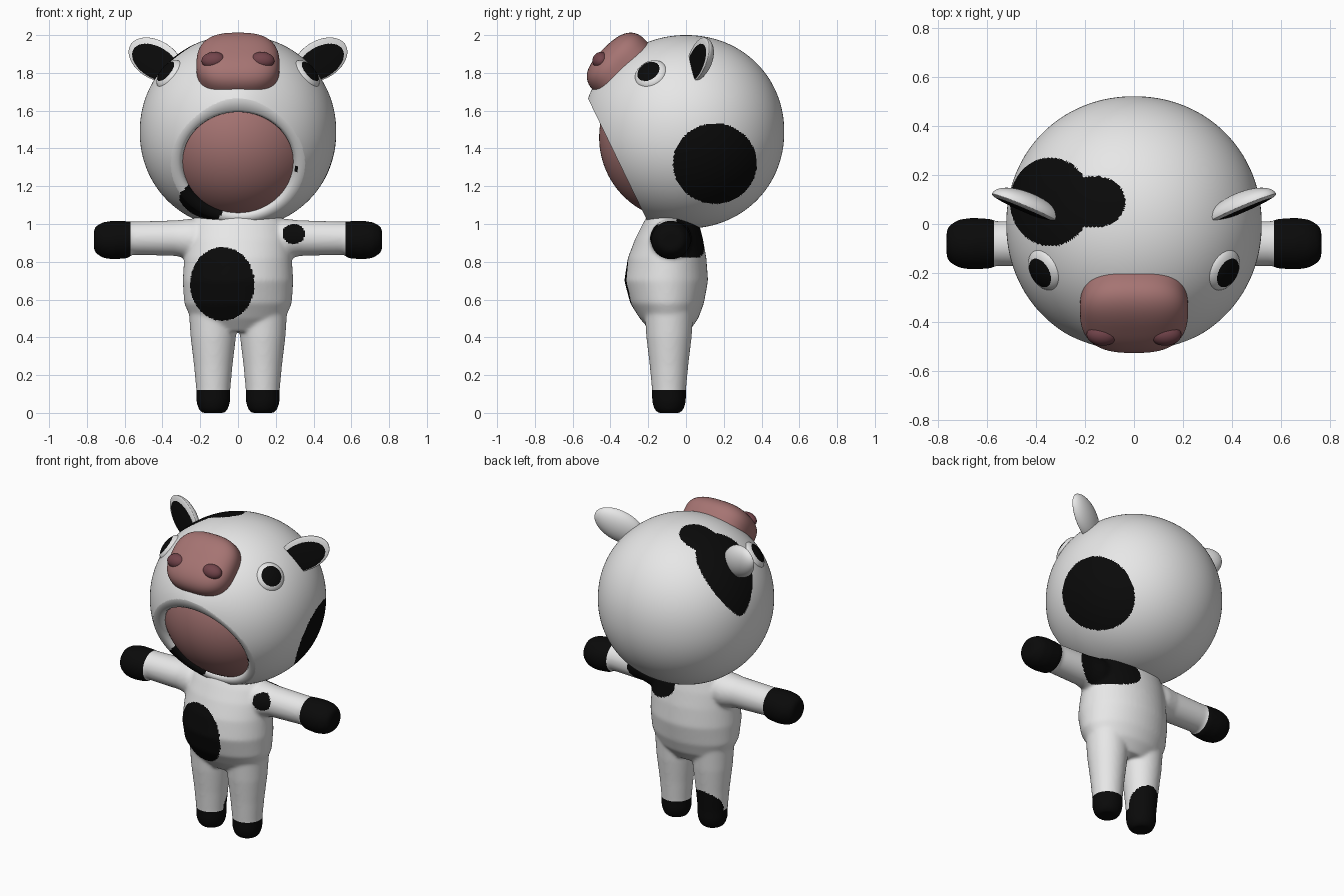
import bpy, bmesh, math
from mathutils import Vector, Matrix

if "Cube" in bpy.data.objects:
    bpy.data.objects.remove(bpy.data.objects["Cube"])


def material(name, rgb):
    m = bpy.data.materials.new(name)
    m.diffuse_color = (*rgb, 1)
    m.use_nodes = True
    m.node_tree.nodes["Principled BSDF"].inputs["Base Color"].default_value = m.diffuse_color
    return m


WHITE = material("soft white", (0.8, 0.8, 0.8))
BLACK = material("black", (0.003, 0.003, 0.003))
PINK = material("muzzle pink", (0.38, 0.175, 0.17))
DARK = material("nostril pink", (0.17, 0.058, 0.07))


def finish(name, bm, mats, is_second=None):
    """Turn a bmesh into a smooth object; faces passing the rule get the second colour."""
    bmesh.ops.recalc_face_normals(bm, faces=bm.faces)
    for f in bm.faces:
        f.smooth = True
        if is_second and is_second(f.calc_center_median()):
            f.material_index = 1
    me = bpy.data.meshes.new(name)
    bm.to_mesh(me)
    bm.free()
    for m in mats:
        me.materials.append(m)
    ob = bpy.data.objects.new(name, me)
    bpy.context.collection.objects.link(ob)
    return ob


def blob(radii, power=2, detail=5):
    """Ellipsoid, or boxier superellipsoid for power above 2."""
    bm = bmesh.new()
    bmesh.ops.create_icosphere(bm, subdivisions=detail, radius=1)
    for v in bm.verts:
        k = sum(abs(c) ** power for c in v.co) ** (-1 / power)
        v.co = Vector(c * k * r for c, r in zip(v.co, radii))
    return bm


def frame(x_axis, z_axis, origin):
    z = Vector(z_axis).normalized()
    x = Vector(x_axis)
    x = (x - z * x.dot(z)).normalized()
    m = Matrix((x, z.cross(x), z)).transposed().to_4x4()
    m.translation = origin
    return m


def loft(bm, rings, n=48):
    """Closed tube through rings of (centre, axis u, axis v)."""
    loops = []
    for c, u, w in rings:
        loops.append([bm.verts.new(Vector(c) + Vector(u) * math.cos(2 * math.pi * i / n)
                                   + Vector(w) * math.sin(2 * math.pi * i / n)) for i in range(n)])
    for a, b in zip(loops, loops[1:]):
        for i in range(n):
            bm.faces.new((a[i], a[(i + 1) % n], b[(i + 1) % n], b[i]))
    bm.faces.new(loops[0])
    bm.faces.new(loops[-1])


def oval(a, b, ca, cb, ra, rb):
    return ((a - ca) / ra) ** 2 + ((b - cb) / rb) ** 2 < 1


def near(p, c, r):
    return (p - Vector(c)).length < r


# Body: torso, legs and arms lofted, then fused and softened
bm = bmesh.new()
torso = [(.43, -.085, .17, .10), (.5, -.09, .25, .155), (.58, -.1, .285, .195), (.7, -.105, .293, .222),
         (.82, -.1, .285, .208), (.92, -.09, .275, .18), (1.0, -.08, .25, .15), (1.07, -.07, .2, .12)]
loft(bm, [((0, y, z), (rx, 0, 0), (0, ry, 0)) for z, y, rx, ry in torso])
leg = [(0, .06), (.02, .078), (.06, .09), (.12, .09), (.25, .102), (.4, .12), (.55, .13)]
arm = [(.1, .10, .92), (.25, .108, .92), (.33, .094, .925), (.565, .088, .925), (.58, .098, .917),
       (.66, .103, .915), (.715, .095, .915), (.75, .074, .917), (.763, .055, .917)]
for s in (-1, 1):
    loft(bm, [((s * .131, -.09, z), (r, 0, 0), (0, r, 0)) for z, r in leg])
    loft(bm, [((s * x, -.08, z), (0, r * 1.03, 0), (0, 0, r)) for x, r, z in arm])
rough = finish("rough_body", bm, [])
mod = rough.modifiers.new("fuse", 'REMESH')
mod.mode = 'VOXEL'
mod.voxel_size = .009
mod = rough.modifiers.new("soften", 'SMOOTH')
mod.factor = .5
mod.iterations = 14
bm = bmesh.new()
bm.from_object(rough, bpy.context.evaluated_depsgraph_get())
bpy.data.objects.remove(rough)
# Clean edges for hooves and hands
for co, no in (((0, 0, .12), (0, 0, 1)), ((.57, 0, 0), (1, 0, 0)), ((-.57, 0, 0), (1, 0, 0))):
    bmesh.ops.bisect_plane(bm, geom=bm.verts[:] + bm.edges[:] + bm.faces[:],
                           plane_co=co, plane_no=no)


def body_black(p):
    if p.z < .12 or abs(p.x) > .57:                                # hooves and hands
        return True
    if p.y < -.1 and oval(p.x, p.z, -.083, .683, .17, .195):       # belly spot
        return True
    if p.y < -.08 and oval(p.x, p.z, .295, .947, .06, .053):       # front shoulder spot
        return True
    if p.y > -.05 and oval(p.x, p.z, .22, .93, .2, .11):           # back shoulder spot
        return True
    return near(p, (-.12, 0, .13), .125)                           # back leg spot


finish("body", bm, [WHITE, BLACK], body_black)

# Head: ball cut by a tilted plane, with a rounded rim turned into the face opening
HEAD = Vector((0, 0, 1.488))
OPEN = Vector((0, -.9, -.436)).normalized()
bm = blob((.52, .52, .512), 2.06, 7)
for v in bm.verts:
    d = (v.co - Vector((0, -.49, .17))).length
    v.co *= 1 + .05 * math.exp(-d * d / .03)
bmesh.ops.bisect_plane(bm, geom=bm.verts[:] + bm.edges[:] + bm.faces[:],
                       plane_co=OPEN * .39, plane_no=OPEN, clear_outer=True)
edges = [e for e in bm.edges if e.is_boundary]
for radius, depth in ((.318, .0), (.302, .008), (.293, .025), (.29, .09)):
    new = bmesh.ops.extrude_edge_only(bm, edges=edges)["geom"]
    edges = [g for g in new if isinstance(g, bmesh.types.BMEdge)]
    for v in (g for g in new if isinstance(g, bmesh.types.BMVert)):
        radial = v.co - OPEN * v.co.dot(OPEN)
        v.co = radial.normalized() * radius + OPEN * (.39 - depth)
bmesh.ops.translate(bm, vec=HEAD, verts=bm.verts)


def head_black(p):
    if p.x > .2 and oval(p.y, p.z, .153, 1.32, .222, .213):        # cheek spot
        return True
    if p.z > 1.49 and (oval(p.x, p.y, -.34, .09, .165, .18)        # patch round one ear
                       or oval(p.x, p.y, -.16, .09, .125, .105)):
        return True
    return near(p, (-.19, -.26, 1.11), .125) or near(p, (.3, -.36, 1.28), .035)


finish("head", bm, [WHITE, BLACK], head_black)

# Face inside the opening
bm = blob((.44, .44, .44))
bmesh.ops.translate(bm, vec=(0, -.02, 1.458), verts=bm.verts)
finish("face", bm, [PINK])

# Muzzle
up_front = Vector((0, -1, 1)).normalized()
bm = blob((.22, .192, .128), 2.7)
bm.transform(frame((1, 0, 0), up_front, HEAD + up_front * .492))
finish("muzzle", bm, [PINK])

for s, side in ((1, "right"), (-1, "left")):
    mirror = Matrix.Diagonal((s, 1, 1, 1))

    # Nostril
    bm = blob((.063, .045, .042), 2, 4)
    bm.transform(mirror @ frame((1, .35, -.35), (.1, -.75, .65), (.13, -.452, 1.867)))
    finish(side + "_nostril", bm, [DARK])

    # Eye with a round pupil
    out = Vector((.37, -.19, .31))
    bm = blob((.09, .09, .045), 2, 6)
    bm.transform(mirror @ frame((0, 1, 0), out, HEAD + out.normalized() * .505))
    pupil = Vector((s * .39, -.203, 1.814))
    finish(side + "_eye", bm, [WHITE, BLACK], lambda p: (p - pupil).length < .064)

    # Ear: rounded behind, flattened and dark in front
    bm = blob((.165, .102, .065), 2, 6)
    for v in bm.verts:
        if v.co.z > 0:
            v.co.z *= .2
    to_world = mirror @ frame((.8, .4, .45), (.35, -.9, .1), (.437, .062, 1.87))
    bm.transform(to_world)
    back = to_world.inverted()

    def inner_ear(p):
        q = back @ p
        return q.z > 0 and oval(q.x, q.y, -.01, -.012, .145, .083)

    finish(side + "_ear", bm, [WHITE, BLACK], inner_ear)
